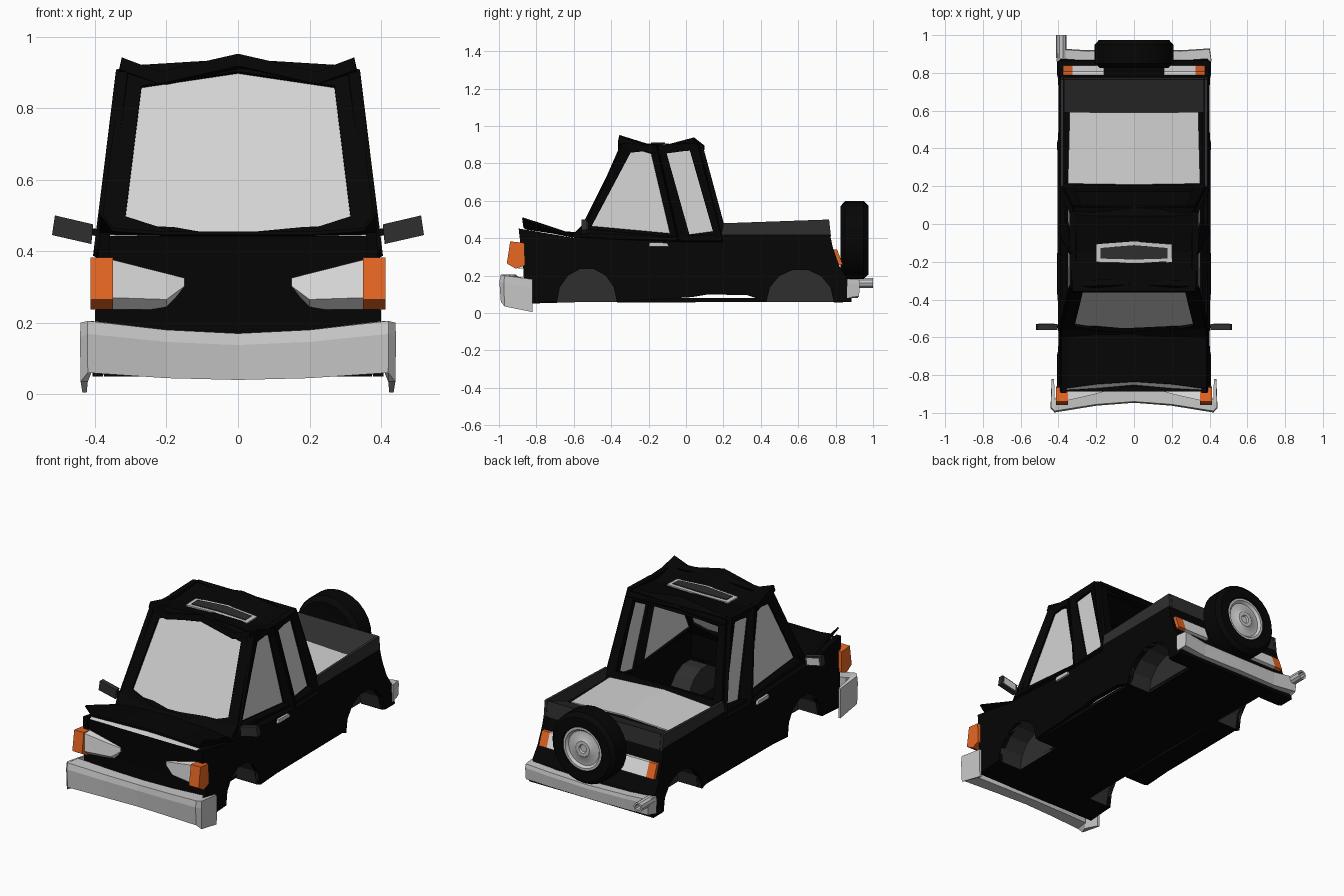
import bpy, bmesh, math
from mathutils import Vector

if "Cube" in bpy.data.objects:
    bpy.data.objects.remove(bpy.data.objects["Cube"])


def material(name, r, g, b):
    m = bpy.data.materials.new(name)
    m.use_nodes = True
    m.diffuse_color = (r, g, b, 1)
    m.node_tree.nodes["Principled BSDF"].inputs["Base Color"].default_value = (r, g, b, 1)
    return m


PAINT = material("black_paint", .0015, .0015, .0015)
RUBBER = material("tyre_rubber", .0018, .0018, .0018)
TRIM = material("dark_grey_trim", .028, .028, .028)
GLASS = material("pale_glass", .65, .65, .65)
METAL = material("bumper_metal", .58, .58, .58)
LENS = material("headlight_lens", .87, .87, .87)
ORANGE = material("orange_lens", .95, .16, .02)


def build(name, verts, faces, mat, thick=0):
    """Make a mesh object, optionally thickened about its surface."""
    bm = bmesh.new()
    vs = [bm.verts.new(v) for v in verts]
    for f in faces:
        bm.faces.new([vs[i] for i in f])
    bmesh.ops.recalc_face_normals(bm, faces=bm.faces)
    me = bpy.data.meshes.new(name)
    bm.to_mesh(me)
    bm.free()
    me.materials.append(mat)
    ob = bpy.data.objects.new(name, me)
    bpy.context.collection.objects.link(ob)
    if thick:
        mod = ob.modifiers.new("thickness", "SOLIDIFY")
        mod.thickness = thick
        mod.offset = 0
    return ob


def loft(name, rings, mat):
    n = len(rings[0])
    faces = [(i * n + j, i * n + (j + 1) % n, (i + 1) * n + (j + 1) % n, (i + 1) * n + j)
             for i in range(len(rings) - 1) for j in range(n)]
    faces += [tuple(range(n)), tuple(range((len(rings) - 1) * n, len(rings) * n))]
    return build(name, [p for r in rings for p in r], faces, mat)


def across(name, pts, x0, x1, mat):
    """Side profile (y, z) extruded along x."""
    return loft(name, [[(x, y, z) for y, z in pts] for x in (x0, x1)], mat)


def along(name, pts, y0, y1, mat):
    """Front profile (x, z) extruded along y."""
    return loft(name, [[(x, y, z) for x, z in pts] for y in (y0, y1)], mat)


def sheet(name, rows, mat, thick):
    n = len(rows[0])
    faces = [(i * n + j, i * n + j + 1, (i + 1) * n + j + 1, (i + 1) * n + j)
             for i in range(len(rows) - 1) for j in range(n - 1)]
    return build(name, [p for r in rows for p in r], faces, mat, thick)


def window(name, outer, inner, glazed=True):
    """Painted frame between two loops, with a pane in the opening."""
    n = len(outer)
    faces = [(j, (j + 1) % n, n + (j + 1) % n, n + j) for j in range(n)]
    build(name + "_frame", outer + inner, faces, PAINT, .035)
    if glazed:
        build(name + "_glass", inner, [tuple(range(n))], GLASS, .008)


def lathe(name, profile, centre, mat, steps=24):
    """Revolve (radius, y) about the y axis."""
    c = Vector(centre)
    rings = [[c + Vector((r * math.cos(t), y, r * math.sin(t)))
              for t in (2 * math.pi * k / steps for k in range(steps))] for r, y in profile]
    ob = loft(name, rings, mat)
    bpy.context.view_layer.objects.active = ob
    bpy.ops.object.select_all(action="DESELECT")
    ob.select_set(True)
    bpy.ops.object.shade_smooth_by_angle(angle=math.radians(35))
    return ob


def mirrored(half):
    """Complete a symmetric x profile given from the centre outwards."""
    return [(-p[0], *p[1:]) for p in reversed(half) if p[0] > 0] + half


def arch(cy, r, h):
    return [(cy - r * math.cos(math.pi * k / 7), .06 + h * math.sin(math.pi * k / 7))
            for k in range(8)]


ARCHES = {"front": arch(-.53, .16, .18), "rear": arch(.61, .18, .175)}

# Lower body: thin side walls, nose, tail and floor
outline = ([(-.86, .05)] + ARCHES["front"] + [(.03, .085), (.12, .1), (.33, .095)]
           + ARCHES["rear"]
           + [(.885, .06), (.865, .18), (.82, .25), (.785, .35), (.77, .42), (.2, .42),
              (-.08, .41), (-.55, .45), (-.59, .4), (-.895, .452), (-.87, .24)])
for s, side in ((1, "left"), (-1, "right")):
    loft(side + "_body_side",
         [[(s * (.41 - inset - .05 * z), y, z) for y, z in outline] for inset in (0, .03)], PAINT)
    for end, pts in ARCHES.items():
        n = len(pts)
        well = [(s * x, y, z) for x in (.4, .25) for y, z in pts]
        faces = [(j, j + 1, n + j + 1, n + j) for j in range(n - 1)] + [tuple(range(n, 2 * n))]
        build(f"{side}_{end}_wheel_well", well, faces, TRIM)
    for part, y0, y1 in (("nose", -.86, -.69), ("cabin", -.37, .43), ("tail", .79, .885)):
        across(f"{side}_{part}_floor", [(y0, .055), (y1, .06), (y1, .08), (y0, .08)],
               s * .25, s * .39, PAINT)
across("centre_floor", [(-.86, .05), (0, .075), (.885, .06), (.885, .08), (-.86, .08)],
       -.25, .25, PAINT)
across("nose", [(-.86, .05), (-.87, .24), (-.888, .443), (-.86, .41), (-.57, .39), (-.57, .25),
                (-.7, .25), (-.7, .06)], -.375, .375, PAINT)
across("tail", [(.2, .25), (.2, .4), (.77, .41), (.785, .35), (.82, .25), (.865, .18),
                (.885, .06), (.8, .06), (.8, .23), (.75, .25)], -.375, .375, PAINT)

# Hood with raised front corners and a pale strip tucked beneath its lip
sheet("hood", [mirrored([(0, -.835, .45), (.2, -.848, .45), (.35, -.868, .46), (.385, -.875, .508)]),
               mirrored([(0, -.57, .425), (.2, -.57, .42), (.35, -.58, .41), (.385, -.59, .405)])],
      PAINT, .01)
sheet("hood_strip", [mirrored([(0, -.85, .412), (.36, -.882, .425)]),
                     mirrored([(0, -.825, .436), (.36, -.858, .444)])], METAL, .006)
sheet("cowl", [mirrored([(0, -.6, .41), (.38, -.6, .405)]),
               mirrored([(0, -.53, .45), (.38, -.54, .47)])], PAINT, .02)

# Cab windows


def front_point(x, z):
    return (x, -.56 + .5 * (z - .42), z)


def rear_point(x, z):
    return (x, .2 - .27 * (z - .42), z)


def loop(place, half):
    right = [(-x, z) for x, z in reversed(half) if x > 0]
    return [place(x, z) for x, z in half + right]


window("windshield",
       loop(front_point, [(.17, .40), (.388, .42), (.325, .91), (0, .93)]),
       loop(front_point, [(.16, .44), (.315, .49), (.27, .855), (0, .895)]))
window("rear_window",
       loop(rear_point, [(.385, .4), (.32, .9)]),
       loop(rear_point, [(.32, .47), (.28, .86)]), glazed=False)
for s, side in ((1, "left"), (-1, "right")):
    def side_loop(pts, base, lean):
        return [(s * (base - lean * (z - .42)), y, z) for y, z in pts]
    # The panes sit upright, recessed behind the leaning pillars
    window(side + "_door_window",
           side_loop([(-.57, .40), (-.34, .91), (-.155, .9), (-.04, .38)], .385, .125),
           side_loop([(-.51, .46), (-.3, .86), (-.185, .87), (-.08, .42)], .345, .06))
    window(side + "_quarter_window",
           side_loop([(-.04, .38), (-.155, .9), (.065, .91), (.2, .38)], .385, .125),
           side_loop([(.015, .41), (-.11, .86), (.025, .87), (.15, .43)], .345, .06))

# Roof and its hatch
sheet("roof", [mirrored([(0, -.36, .935), (.22, -.36, .885), (.328, -.36, .925)]),
               mirrored([(0, -.15, .87), (.22, -.15, .865), (.34, -.15, .865)]),
               mirrored([(0, .04, .922), (.22, .04, .888), (.325, .05, .89)]),
               mirrored([(0, .09, .88), (.22, .09, .865), (.325, .09, .86)])], PAINT, .035)
for name, w, y0, y1, lift, mat in (("hatch_rim", .2, -.207, -.092, .898, METAL),
                                   ("hatch_panel", .176, -.188, -.112, .903, TRIM)):
    sheet(name, [mirrored([(0, y0, lift + .004), (w, y0 + .005, lift - .005)]),
                 mirrored([(0, y1, lift + .004), (w, y1 - .015, lift - .002)])], mat, .008)

# Load bed: low pale cover, sloping rear panel and rim walls
sheet("bed_cover", [mirrored([(0, .21, .45), (.35, .21, .43)]),
                    mirrored([(0, .59, .445), (.34, .59, .43)])], GLASS, .008)
across("bed_rear_panel", [(.59, .43), (.765, .5), (.775, .41), (.59, .41)], -.37, .37, TRIM)
for s, side in ((1, "left"), (-1, "right")):
    across(side + "_bed_rim", [(.19, .41), (.2, .48), (.765, .5), (.775, .41)],
           s * .372, s * .388, TRIM)

# Bumpers: outer top, ridge and bottom, then the inner edge


def bumper(name, stations):
    half = [[(x, y, top), (x + dx * .1, y - dy * .1, (top * 3 + low) / 4), (x, y, low),
             (x - dx, y + dy, low), (x - dx, y + dy, top)]
            for x, y, low, top, dx, dy in stations]
    other = [[(-x, y, z) for x, y, z in r] for r in reversed(half[1:])]
    loft(name, other + half, METAL)


bumper("front_bumper", [(0, -.94, .04, .17, 0, .065), (.2, -.955, .045, .18, 0, .07),
                        (.42, -.99, .06, .205, .01, .08), (.44, -.97, .035, .2, .02, .04),
                        (.435, -.82, .005, .18, .012, 0)])
bumper("rear_bumper", [(0, .92, .08, .16, 0, -.05), (.25, .915, .08, .165, 0, -.05),
                       (.4, .925, .09, .18, .01, -.05), (.41, .86, .08, .18, .015, 0)])
lathe("exhaust", [(.028, .88), (.028, 1), (.018, 1), (.018, .96)], (-.385, 0, .16), METAL, 10)

for s, side in ((1, "left"), (-1, "right")):
    # Headlight with a chamfer turned downwards, and wrapped corner lamp
    lens = [[(x, y, top), (x, y, mid), (x, y + .04, low), (x, -.85, low), (x, -.85, top)]
            for x, y, top, mid, low in ((.15, -.885, .325, .302, .297),
                                        (.2, -.9, .338, .265, .237),
                                        (.355, -.935, .377, .27, .237))]
    loft(side + "_headlight", [[(s * x, y, z) for x, y, z in r] for r in lens], LENS)
    lamp = [(-.94, .383), (-.958, .265), (-.91, .237), (-.86, .255), (-.865, .375)]
    across(side + "_corner_lamp", lamp, s * .35, s * .413, ORANGE)
    # Tail lamps
    for part, x0, x1, mat in (("reverse", .16, .325, LENS), ("tail", .325, .376, ORANGE)):
        across(f"{side}_{part}_lamp", [(.77, .338), (.808, .34), (.838, .26), (.8, .25)],
               s * x0, s * x1, mat)
    # Door mirror and handle
    face = [(.405, .475), (.41, .42), (.52, .445), (.512, .5)]
    along(side + "_mirror", [(s * x, z) for x, z in face], -.56, -.53, TRIM)
    inset = [(.465 + (x - .465) * .75, .46 + (z - .46) * .7) for x, z in face]
    along(side + "_mirror_glass", [(s * x, z) for x, z in inset], -.53, -.526, GLASS)
    along(side + "_mirror_arm", [(s * .37, .44), (s * .42, .445), (s * .42, .465), (s * .37, .46)],
          -.55, -.535, PAINT)
    across(side + "_door_handle", [(-.2, .355), (-.09, .355), (-.1, .375), (-.195, .378)],
           s * .385, s * .405, METAL)

# Spare wheel behind the tail
hub = (0, .9, .39)
lathe("spare_tyre", [(.12, -.07), (.18, -.075), (.208, -.05), (.208, .05), (.185, .075),
                     (.13, .075), (.12, .05)], hub, RUBBER, 28)
lathe("spare_rim", [(.125, -.06), (.125, .068), (.112, .068), (.1, .054), (.055, .058),
                    (.045, .066), (.025, .066), (.02, .056)], hub, METAL, 28)
